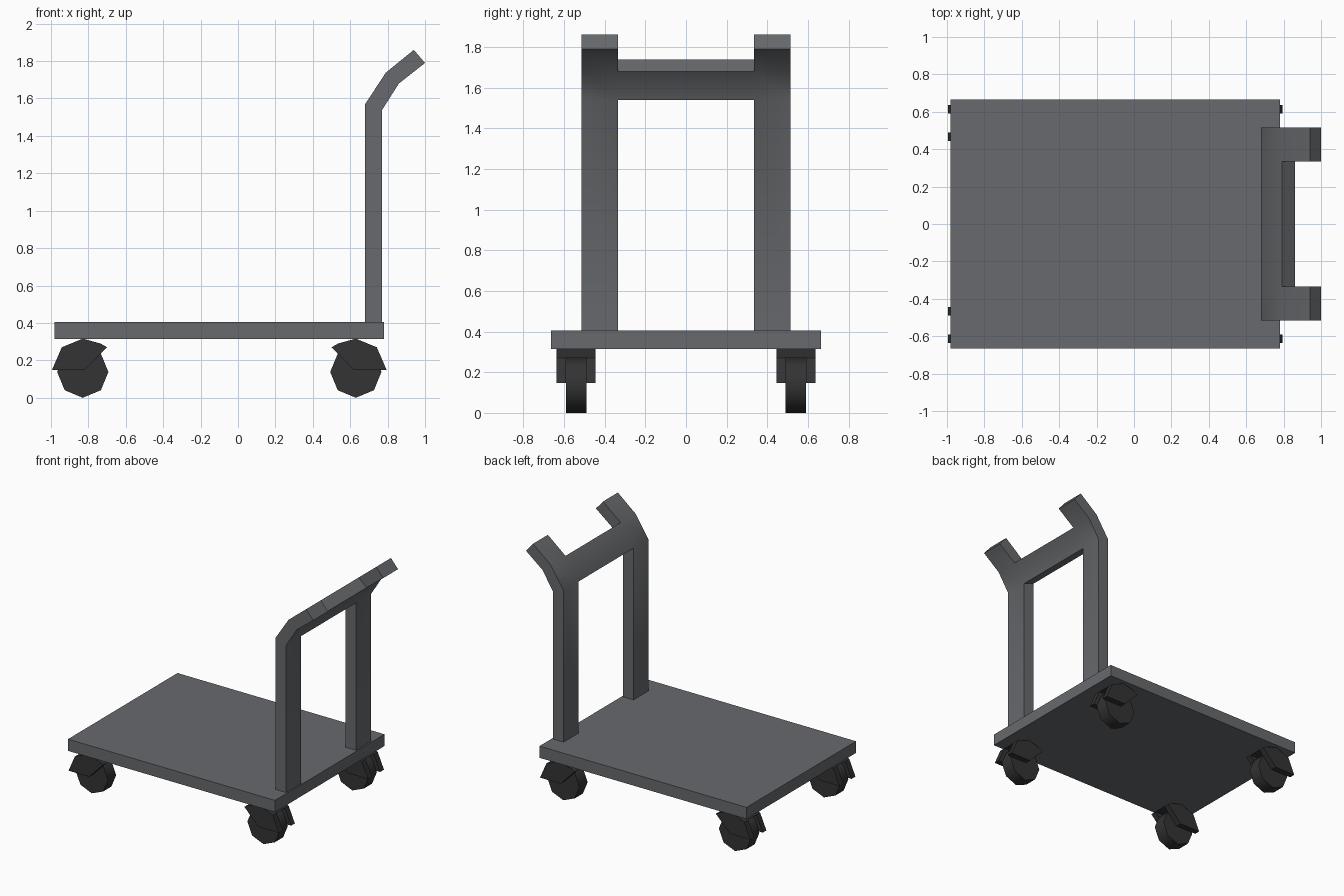
import bpy, bmesh, math
from mathutils import Matrix

if "Cube" in bpy.data.objects:
    bpy.data.objects.remove(bpy.data.objects["Cube"])


def material(name, rgb):
    m = bpy.data.materials.new(name)
    m.diffuse_color = (*rgb, 1)
    m.use_nodes = True
    m.node_tree.nodes["Principled BSDF"].inputs["Base Color"].default_value = m.diffuse_color
    return m


GREY = material("slate grey", (0.135, 0.143, 0.153))
DARK = material("rubber black", (0.033, 0.033, 0.033))


def finish(name, bm, mat, smooth=None):
    bmesh.ops.recalc_face_normals(bm, faces=bm.faces)
    me = bpy.data.meshes.new(name)
    bm.to_mesh(me)
    bm.free()
    me.materials.append(mat)
    ob = bpy.data.objects.new(name, me)
    bpy.context.collection.objects.link(ob)
    if smooth:
        bpy.ops.object.select_all(action='DESELECT')
        ob.select_set(True)
        bpy.context.view_layer.objects.active = ob
        bpy.ops.object.shade_smooth_by_angle(angle=math.radians(smooth))
    return ob


def prism(bm, profile, y0, y1):
    """Solid from an (x, z) outline, running from y0 to y1."""
    a = [bm.verts.new((x, y0, z)) for x, z in profile]
    b = [bm.verts.new((x, y1, z)) for x, z in profile]
    bm.faces.new(a)
    bm.faces.new(b[::-1])
    n = len(a)
    for i in range(n):
        bm.faces.new((a[i], b[i], b[(i + 1) % n], a[(i + 1) % n]))


# Platform
bm = bmesh.new()
prism(bm, [(-0.98, 0.315), (0.78, 0.315), (0.78, 0.405), (-0.98, 0.405)], -0.665, 0.665)
finish("platform", bm, GREY)

# Push handle: a bent sheet with thickness, two posts and one cross bar
outer = [(0.68, 0.403), (0.68, 1.57), (0.79, 1.738), (0.94, 1.86)]
inner = [(0.77, 0.403), (0.77, 1.538), (0.86, 1.68), (1.0, 1.79)]
ys = [-0.515, -0.335, 0.335, 0.515]
filled = {(s, c) for s in range(3) for c in range(3) if c != 1 or s == 1}
bm = bmesh.new()
O = [[bm.verts.new((x, y, z)) for y in ys] for x, z in outer]
I = [[bm.verts.new((x, y, z)) for y in ys] for x, z in inner]
for s, c in filled:
    loop = [(s, c), (s, c + 1), (s + 1, c + 1), (s + 1, c)]
    near = [(s - 1, c), (s, c + 1), (s + 1, c), (s, c - 1)]
    bm.faces.new([O[i][j] for i, j in loop])
    bm.faces.new([I[i][j] for i, j in reversed(loop)])
    for k in range(4):
        if near[k] not in filled:
            (i, j), (p, q) = loop[k], loop[(k + 1) % 4]
            bm.faces.new((O[i][j], I[i][j], I[p][q], O[p][q]))
finish("push_handle", bm, GREY, 45)

# Casters: octagonal wheel between two fork plates joined by a cap
CX = -0.10
fork = [(-0.895, 0.148), (-0.842, 0.27), (-0.73, 0.316), (-0.635, 0.29),
        (-0.60, 0.27), (-0.72, 0.148)]
cap = [(-0.842, 0.27), (-0.73, 0.316), (-0.635, 0.29), (-0.60, 0.27)]
for sx, end in ((1, "left"), (-1, "right")):
    for sy, side in ((-1, "front"), (1, "back")):
        bm = bmesh.new()
        mirrored = [(CX + sx * x, z) for x, z in fork]
        prism(bm, mirrored, sy * 0.59, sy * 0.637)
        prism(bm, mirrored, sy * 0.445, sy * 0.49)
        prism(bm, [(CX + sx * x, z) for x, z in cap], sy * 0.49, sy * 0.59)
        finish(f"caster_fork_{side}_{end}", bm, DARK)

        bm = bmesh.new()
        ring = [(CX - sx * 0.73 + 0.137 * math.sin(k * math.pi / 4),
                 0.138 - 0.138 * math.cos(k * math.pi / 4)) for k in range(8)]
        prism(bm, ring, sy * 0.49, sy * 0.59)
        finish(f"caster_wheel_{side}_{end}", bm, DARK, 50)
